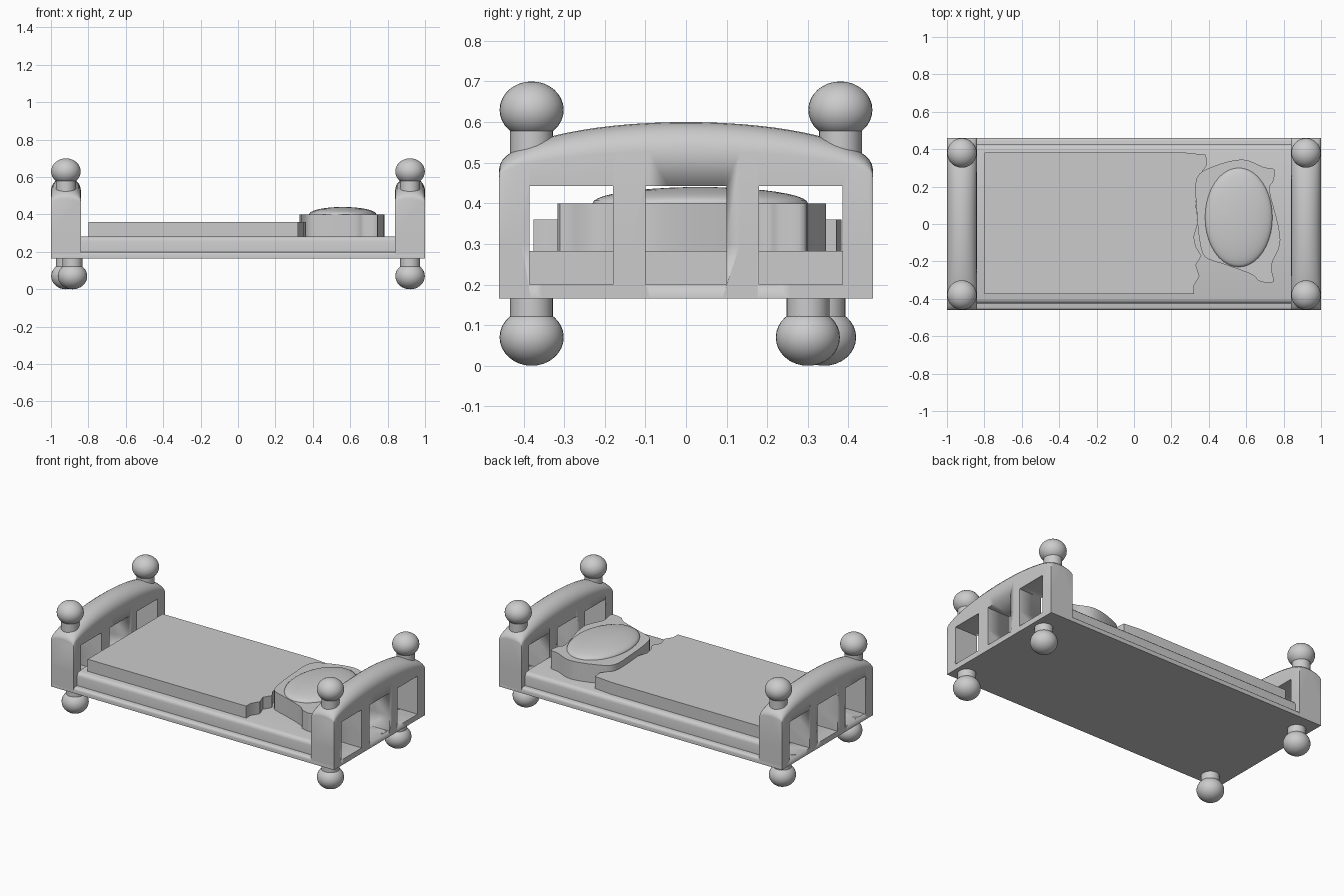
import bpy, bmesh, math
from mathutils import Matrix, Vector

cube = bpy.data.objects.get("Cube")
if cube:
    bpy.data.objects.remove(cube, do_unlink=True)

grey = bpy.data.materials.new("plain_grey")
grey.use_nodes = True
grey.diffuse_color = (0.6, 0.6, 0.6, 1)
grey.node_tree.nodes["Principled BSDF"].inputs["Base Color"].default_value = (0.6, 0.6, 0.6, 1)


def finish(bm, name, angle=40):
    """Turn a bmesh into a shaded object."""
    bmesh.ops.recalc_face_normals(bm, faces=bm.faces)
    mesh = bpy.data.meshes.new(name)
    bm.to_mesh(mesh)
    bm.free()
    mesh.materials.append(grey)
    obj = bpy.data.objects.new(name, mesh)
    bpy.context.collection.objects.link(obj)
    select(obj)
    bpy.ops.object.shade_smooth_by_angle(angle=math.radians(angle))
    return obj


def select(obj):
    bpy.ops.object.select_all(action='DESELECT')
    obj.select_set(True)
    bpy.context.view_layer.objects.active = obj


def add_box(bm, low, high):
    low, high = Vector(low), Vector(high)
    matrix = Matrix.Translation((low + high) / 2) @ Matrix.Diagonal((*(high - low), 1))
    return bmesh.ops.create_cube(bm, size=1, matrix=matrix)["verts"]


def box(name, low, high, bevel):
    """Box with rounded long top edges."""
    bm = bmesh.new()
    add_box(bm, low, high)
    edges = [e for e in bm.edges if all(v.co.z > high[2] - 0.001 for v in e.verts)
             and abs(e.verts[0].co.x - e.verts[1].co.x) > 0.1]
    bmesh.ops.bevel(bm, geom=edges, offset=bevel, segments=3, profile=0.5, affect='EDGES')
    return finish(bm, name)


def slab(name, outline, bottom, top):
    """Extrude a flat outline upwards."""
    bm = bmesh.new()
    face = bm.faces.new([bm.verts.new((x, y, bottom)) for x, y in outline])
    solid = bmesh.ops.extrude_face_region(bm, geom=[face])["geom"]
    for v in solid:
        if isinstance(v, bmesh.types.BMVert):
            v.co.z = top
    return finish(bm, name)


def smooth_loop(points, steps=4):
    """Closed curve through the given points."""
    result, n = [], len(points)
    for i in range(n):
        a, b, c, d = (Vector(points[(i + k) % n]) for k in (-1, 0, 1, 2))
        for s in range(steps):
            t = s / steps
            p = b + (c - a) * t / 2 + (a * 2 - b * 5 + c * 4 - d) * t * t / 2
            p += (b * 3 - a - c * 3 + d) * t ** 3 / 2
            result.append(tuple(p))
    return result


def knob(name, x, y, z, neck_low, neck_high):
    """Slightly flattened ball with a round neck."""
    bm = bmesh.new()
    bmesh.ops.create_uvsphere(bm, u_segments=32, v_segments=16, radius=1,
                              matrix=Matrix.Translation((x, y, z)) @ Matrix.Diagonal((0.079, 0.079, 0.07, 1)))
    bmesh.ops.create_cone(bm, cap_ends=True, segments=24, radius1=0.053, radius2=0.053,
                          depth=neck_high - neck_low,
                          matrix=Matrix.Translation((x, y, (neck_low + neck_high) / 2)))
    return finish(bm, name)


def end_board(name, x):
    """Arched board with a crowned top and three openings."""
    bm = bmesh.new()
    rings = []
    for i in range(33):
        y = -0.46 * math.cos(math.pi * i / 32)
        top = 0.485 + 0.115 * math.sin(math.pi * i / 32)
        crown = 0.45 * (top - 0.44)
        ring = [(0.08, 0.165), (0.08, 0.3)]
        ring += [(0.08 * math.cos(math.pi * k / 12), top - crown + crown * math.sin(math.pi * k / 12))
                 for k in range(13)]
        ring += [(-0.08, 0.3), (-0.08, 0.165)]
        rings.append([bm.verts.new((x + dx, y, z)) for dx, z in ring])
    for a, b in zip(rings, rings[1:]):
        for k in range(len(a)):
            j = (k + 1) % len(a)
            bm.faces.new((a[k], a[j], b[j], b[k]))
    bm.faces.new(rings[0])
    bm.faces.new(rings[-1])
    board = finish(bm, name)

    # openings between the posts and bars
    bm = bmesh.new()
    for low, high in ((-0.385, -0.18), (-0.1, 0.1), (0.18, 0.385)):
        add_box(bm, (x - 0.2, low, 0.2), (x + 0.2, high, 0.443))
    cutter = finish(bm, "opening_cutter")
    cutter.hide_render = True
    mod = board.modifiers.new("openings", 'BOOLEAN')
    mod.operation, mod.solver, mod.object = 'DIFFERENCE', 'EXACT', cutter
    select(board)
    bpy.ops.object.modifier_apply(modifier=mod.name)
    bpy.data.objects.remove(cutter, do_unlink=True)


# frame and mattress
box("bed_base", (-0.99, -0.46, 0.165), (0.99, 0.46, 0.2), 0.015)
box("mattress", (-0.845, -0.425, 0.19), (0.845, 0.425, 0.283), 0.025)

# end boards
end_board("headboard", 0.92)
end_board("footboard", -0.92)

# post knobs and feet
for x, x_name in ((0.92, "head"), (-0.92, "foot")):
    for y, y_name in ((0.38, "back"), (-0.38, "front")):
        knob(f"{x_name}_{y_name}_knob", x, y, 0.63, 0.48, 0.6)
for name, x, y in (("head_front", 0.92, -0.38), ("head_back", 0.92, 0.3),
                   ("foot_front", -0.885, -0.38), ("foot_back", -0.92, 0.34)):
    knob(f"{name}_foot", x, y, 0.07, 0.1, 0.17)

# blanket with a wavy turned edge
wave = [(0.32, -0.33), (0.35, -0.28), (0.33, -0.22), (0.36, -0.17), (0.33, -0.12), (0.32, -0.07),
        (0.34, 0), (0.33, 0.12), (0.335, 0.24), (0.39, 0.315), (0.385, 0.37)]
slab("blanket", [(-0.8, 0.383), (-0.8, -0.375), (0.32, -0.375)] + wave + [(0.26, 0.383)], 0.275, 0.36)

# pillow with pointed corners and a domed top
pillow = [(0.335, 0.245), (0.43, 0.31), (0.58, 0.345), (0.69, 0.305), (0.75, 0.29), (0.745, 0.23),
          (0.725, 0.18), (0.77, 0), (0.78, -0.11), (0.735, -0.22), (0.745, -0.31), (0.67, -0.305),
          (0.63, -0.27), (0.48, -0.215), (0.43, -0.2), (0.375, -0.17), (0.35, -0.085), (0.335, 0.075)]
slab("pillow", smooth_loop(pillow), 0.275, 0.4)
bm = bmesh.new()
dome = Matrix.Translation((0.56, 0.035, 0.4)) @ Matrix.Diagonal((0.18, 0.265, 0.04, 1))
bmesh.ops.create_uvsphere(bm, u_segments=40, v_segments=20, radius=1, matrix=dome)
bmesh.ops.bisect_plane(bm, geom=bm.verts[:] + bm.edges[:] + bm.faces[:], clear_inner=True,
                       plane_co=(0, 0, 0.399), plane_no=(0, 0, 1))
finish(bm, "pillow_dome")
